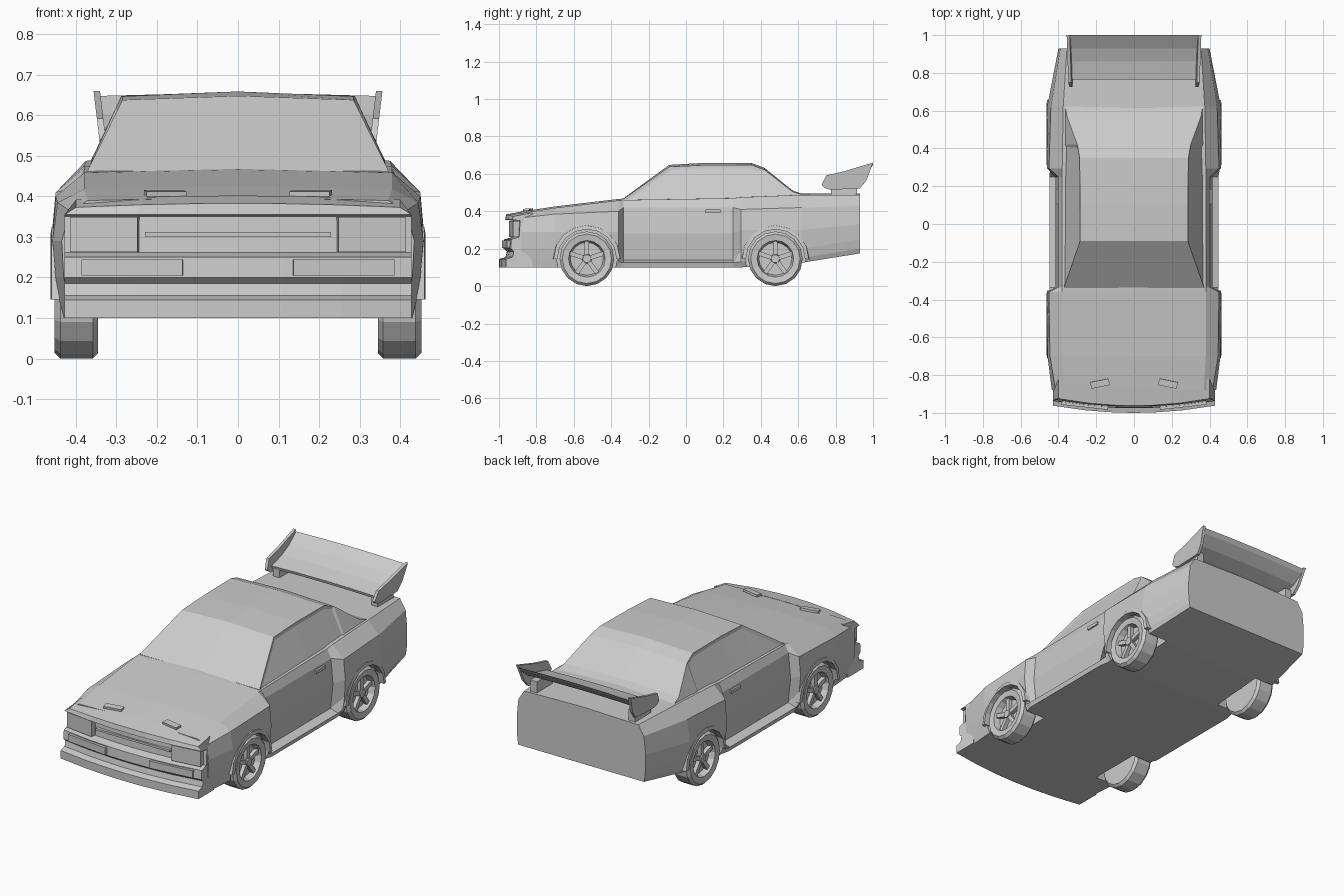
import bpy, bmesh, math
from mathutils import Matrix, Vector

if "Cube" in bpy.data.objects:
    bpy.data.objects.remove(bpy.data.objects["Cube"])


def finish(name, bm):
    bmesh.ops.recalc_face_normals(bm, faces=bm.faces)
    me = bpy.data.meshes.new(name)
    bm.to_mesh(me)
    bm.free()
    ob = bpy.data.objects.new(name, me)
    bpy.context.collection.objects.link(ob)
    return ob


def loft(rings, closed=False):
    """Skin a row of equal-length point rings; cap the ends unless closed."""
    bm = bmesh.new()
    rows = [[bm.verts.new(p) for p in r] for r in rings]
    n = len(rows[0])
    pairs = list(zip(rows, rows[1:])) + ([(rows[-1], rows[0])] if closed else [])
    for a, b in pairs:
        for i in range(n):
            bm.faces.new((a[i], a[(i + 1) % n], b[(i + 1) % n], b[i]))
    if not closed:
        bm.faces.new(rows[0])
        bm.faces.new(rows[-1])
    return bm


def section(y, half, crown):
    """Mirror a half cross-section (bottom to top) and add a centre top point."""
    right = [(x, y, z) for x, z in half]
    left = [(-x, y, z) for x, z in reversed(half)]
    return right + [(0, y, half[-1][1] + crown)] + left


def box(name, centre, size, rot=(0, 0, 0)):
    bm = bmesh.new()
    bmesh.ops.create_cube(bm, size=1, matrix=Matrix.Diagonal((*size, 1)))
    ob = finish(name, bm)
    ob.location, ob.rotation_euler = centre, rot
    return ob


def disc_ring(side, y, zc, profile, n, start=0.0, sweep=2 * math.pi):
    """Revolve a (radius, x) profile around a wheel axle."""
    full = sweep > 6.2
    steps = n if full else n + 1
    rings = []
    for k in range(steps):
        a = start + sweep * k / n
        rings.append([(side * x, y + r * math.cos(a), zc + r * math.sin(a)) for r, x in profile])
    return loft(rings, closed=full)


AXLE_Z, R = 0.146, 0.146
AXLES = (("front", -0.53), ("rear", 0.478))

# Lower body: fenders, recessed doors, rear flares, tail
body_sections = [
    (-0.88, [(.415, .10), (.42, .14), (.43, .20), (.435, .29), (.415, .365), (.37, .39)]),
    (-0.70, [(.43, .10), (.44, .14), (.45, .20), (.458, .29), (.445, .385), (.38, .418)]),
    (-0.36, [(.43, .10), (.445, .13), (.45, .20), (.46, .29), (.45, .40), (.38, .458)]),
    (-0.335, [(.44, .10), (.447, .125), (.40, .14), (.415, .28), (.402, .42), (.38, .46)]),
    (0.25, [(.44, .10), (.447, .125), (.40, .14), (.415, .28), (.402, .42), (.38, .47)]),
    (0.295, [(.43, .10), (.445, .13), (.455, .20), (.46, .30), (.45, .41), (.38, .475)]),
    (0.62, [(.43, .125), (.445, .15), (.455, .20), (.46, .30), (.44, .42), (.375, .488)]),
    (0.93, [(.39, .175), (.395, .20), (.40, .25), (.40, .33), (.39, .43), (.355, .486)]),
]
body = finish("lower_body", loft([section(y, h, .008) for y, h in body_sections]))

# Wheel wells cut out of the body
for end, y in AXLES:
    for s in (-1, 1):
        cutter = finish("well_cutter", disc_ring(s, y, AXLE_Z,
                        [(.001, .31), (.162, .31), (.162, .52), (.001, .52)], 16))
        cutter.hide_render = True
        mod = body.modifiers.new("well", 'BOOLEAN')
        mod.operation, mod.solver, mod.object = 'DIFFERENCE', 'EXACT', cutter
        bpy.context.view_layer.objects.active = body
        bpy.ops.object.modifier_apply(modifier=mod.name)
        bpy.data.objects.remove(cutter)

# Cabin: windshield, roof, rear window, with recessed side windows
cabin_rows = [(-0.34, .372, .462, .003), (-0.09, .285, .638, .010), (0.10, .285, .647, .012),
              (0.35, .288, .648, .010), (0.42, .300, .622, .010), (0.57, .355, .505, .006),
              (0.63, .365, .486, .004)]
bm = loft([section(y, [(.38, .445), (x, z)], c) for y, x, z, c in cabin_rows])
bmesh.ops.recalc_face_normals(bm, faces=bm.faces)
for s in (-1, 1):
    glass = [f for f in bm.faces if f.normal.x * s > .6 and f.calc_center_median().y < .45]
    bmesh.ops.inset_region(bm, faces=glass, thickness=.018, depth=-.006)
finish("cabin", bm)

# Front end: lip, bumper, recessed grille and nose, bowed across the width
nose = [(-.86, .10), (-1.0, .10), (-1.0, .145), (-.965, .155), (-.958, .185), (-.975, .20),
        (-.972, .25), (-.93, .262), (-.925, .35), (-.967, .355), (-.962, .383), (-.86, .402)]
rings = []
for t in (-1, -.6, -.25, 0, .25, .6, 1):
    rings.append([(t * (.428 if z < .36 else .40), y + .038 * t * t,
                   z - (.010 * t * t if z > .36 else 0)) for y, z in nose])
finish("front_end", loft(rings))

# Headlights, bumper lamps, hood vents, door handles
for s in (-1, 1):
    box("headlight", (s * .328, -.91, .306), (.168, .05, .086), (0, 0, s * .13))
    box("bumper_lamp", (s * .26, -.955, .225), (.25, .03, .04), (0, 0, s * .11))
    box("hood_vent", (s * .18, -.845, .408), (.10, .035, .012), (.1, 0, s * -.2))
    box("door_handle", (s * .405, .145, .40), (.016, .08, .018))
box("grille_bar", (0, -.925, .306), (.46, .02, .012))

# Wheels: tyre with sunken rim, hub, spokes and arch lip
tyre = [(.001, .415), (.088, .415), (.098, .448), (.132, .453), (R, .438),
        (R, .358), (.132, .345), (.001, .345)]
for end, y in AXLES:
    for s in (-1, 1):
        finish(end + "_wheel", disc_ring(s, y, AXLE_Z, tyre, 16))
        finish(end + "_hub", disc_ring(s, y, AXLE_Z,
               [(.001, .41), (.028, .41), (.022, .442), (.001, .442)], 10))
        for k in range(5):
            a = math.pi / 2 + k * math.tau / 5
            box(end + "_spoke", (s * .425, y + .055 * math.cos(a), AXLE_Z + .055 * math.sin(a)),
                (.022, .085, .024), (a, 0, 0))
        finish(end + "_arch_lip", disc_ring(s, y, AXLE_Z,
               [(.158, .43), (.158, .463), (.178, .46), (.182, .43)], 8, .0, math.pi))

# Rear wing: curved blade, end plates, mounts
blade = [(.765, .548), (.86, .572), (.93, .602), (1.0, .648), (.985, .625), (.93, .58), (.86, .55), (.77, .532)]
finish("wing_blade", loft([[(x, y, z + .006 * (1 - (x / .34) ** 2)) for y, z in blade]
                           for x in (-.34, -.17, 0, .17, .34)]))
plate = [(.725, .54), (.75, .592), (.85, .615), (1.0, .66), (.965, .565), (.93, .522), (.77, .515), (.74, .525)]
for s in (-1, 1):
    finish("wing_end_plate", loft([[(s * (x + (z - .54) * .12), y, z) for y, z in plate]
                                   for x in (.326, .342)]))
    box("wing_mount", (s * .305, .845, .515), (.04, .14, .07))
